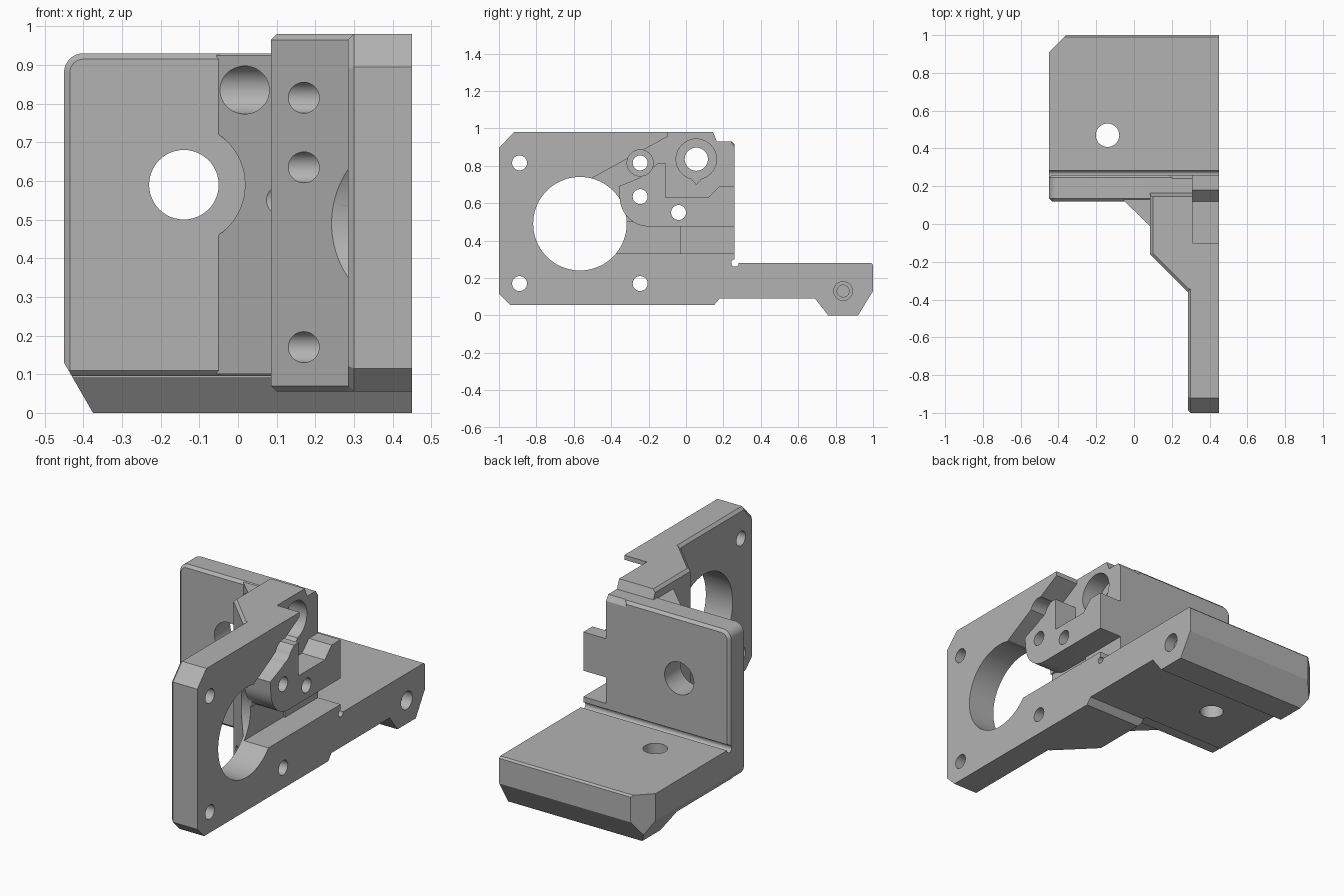
import bpy, bmesh
from math import pi, sin, cos, radians

cube = bpy.data.objects.get("Cube")
if cube:
    bpy.data.objects.remove(cube)

grey = bpy.data.materials.new("plain grey")
grey.use_nodes = True
COLOR = (0.45, 0.45, 0.45, 1)
grey.diffuse_color = COLOR
grey.node_tree.nodes["Principled BSDF"].inputs["Base Color"].default_value = COLOR


def place(axis, u, v, w):
    return {"x": (w, u, v), "y": (u, w, v), "z": (u, v, w)}[axis]


def prism(name, pts, axis, lo, hi, chamfer=0, ends="both"):
    """Extrude a 2D outline along an axis, optionally chamfering its end edges."""
    bm = bmesh.new()
    a = [bm.verts.new(place(axis, u, v, lo)) for u, v in pts]
    b = [bm.verts.new(place(axis, u, v, hi)) for u, v in pts]
    caps = [bm.faces.new(a), bm.faces.new(b)]
    n = len(pts)
    for i in range(n):
        j = (i + 1) % n
        bm.faces.new((a[i], a[j], b[j], b[i]))
    bmesh.ops.recalc_face_normals(bm, faces=bm.faces)
    if chamfer:
        chosen = caps if ends == "both" else caps[:1]
        edges = [e for f in chosen for e in f.edges]
        bmesh.ops.bevel(bm, geom=edges, offset=chamfer, segments=1, affect='EDGES')
    mesh = bpy.data.meshes.new(name)
    bm.to_mesh(mesh)
    bm.free()
    mesh.materials.append(grey)
    ob = bpy.data.objects.new(name, mesh)
    bpy.context.collection.objects.link(ob)
    return ob


def cylinder(name, axis, u, v, r, lo, hi, n=48):
    ring = [(u + r * cos(2 * pi * i / n), v + r * sin(2 * pi * i / n)) for i in range(n)]
    return prism(name, ring, axis, lo, hi)


def combine(body, other, operation):
    other.hide_render = True
    mod = body.modifiers.new("combine", 'BOOLEAN')
    mod.operation = operation
    mod.solver = 'EXACT'
    mod.object = other
    bpy.context.view_layer.objects.active = body
    bpy.ops.object.modifier_apply(modifier=mod.name)
    bpy.data.objects.remove(other)


# Side plate outline, running on into the foot
outline = [(-1, .115), (-.94, .055), (.15, .055), (.18, .09), (.69, .09), (.76, 0),
           (.92, 0), (1, .13), (1, .27), (.99, .28), (.26, .28), (.26, .9),
           (.24, .93), (.165, .93), (.145, .98), (-.92, .98), (-1, .895)]
body = prism("mounting_bracket", outline, "x", .285, .45, .015, "low")

# Thick column with its sloped front
column = prism("column", [(.285, -.36), (.085, -.16), (.085, .22), (.1, .26),
                          (.4, .26), (.4, -.36)], "z", .055, .98, .015)
combine(column, prism("top_step", [(.145, .98), (.165, .93), (.24, .93), (.26, .9),
                                   (.4, .9), (.4, 1.1), (.145, 1.1)], "x", -1, 1), 'DIFFERENCE')
combine(column, prism("bottom_step", [(.15, .055), (.18, .09), (.4, .09), (.4, -.1),
                                      (.15, -.1)], "x", -1, 1), 'DIFFERENCE')
combine(body, column, 'UNION')

# Cross wall with one rounded top corner
corner = [(-.4 - .05 * sin(t * pi / 16), .88 + .05 * cos(t * pi / 16)) for t in range(9)]
wall = prism("cross_wall", corner + [(-.45, .095), (.2, .095), (.2, .93)],
             "y", .12, .26, .015)
combine(body, wall, 'UNION')

# Diagonal web between wall and column
web = prism("web", [(.12, -.045), (-.055, .125), (-.055, .2), (.2, .2), (.2, -.045)],
            "z", .1, .925)
combine(body, web, 'UNION')

# Foot with a downward lip
foot = prism("foot", [(.2, .09)] + outline[4:10] + [(.2, .28)], "x", -.45, .44)
combine(body, foot, 'UNION')

# Foot corner and lower edge chamfers
combine(body, prism("foot_corner", [(-.47, .89), (-.34, 1.02), (-.6, 1.02), (-.6, .89)],
                    "z", -.1, .5), 'DIFFERENCE')
combine(body, prism("lower_edge", [(-.473, .17), (-.352, -.04), (-.6, -.04), (-.6, .17)],
                    "y", 0, 1.2), 'DIFFERENCE')

# Large opening and the pocket in the side plate
combine(body, cylinder("large_opening", "x", -.567, .49, .25, -.2, .6, 96), 'DIFFERENCE')
pocket = [(-.5, .735), (-.1, .955), (-.1, 1.1), (.4, 1.1), (.4, .33), (-.4, .33), (-.5, .45)]
combine(body, prism("pocket", pocket, "x", .31, .6), 'DIFFERENCE')
combine(body, prism("pocket_step", [(-.4, .33), (-.03, .33), (-.03, .5), (-.4, .5)],
                    "x", .3, .6), 'DIFFERENCE')

# Stepped bore with a pointed lower notch
combine(body, cylinder("wide_bore", "x", .055, .835, .108, .2, .6), 'DIFFERENCE')
combine(body, prism("bore_notch", [(.005, .76), (.105, .76), (.055, .7)], "x", .2, .6),
        'DIFFERENCE')
combine(body, cylinder("narrow_bore", "x", .055, .835, .062, -.3, .6), 'DIFFERENCE')

# Raised arm standing in the pocket
arm_curve = [(-.2 - .155 * sin(radians(t)), .635 - .16 * cos(radians(t)))
             for t in range(0, 91, 10)]
arm = prism("arm", arm_curve + [(-.36, .69), (-.25, .735), (-.2, .77), (-.15, .815),
                                (-.11, .815), (-.11, .63), (.12, .63), (.18, .69),
                                (.26, .69), (.26, .475)], "x", .29, .45)
combine(body, arm, 'UNION')
combine(body, cylinder("screw_seat", "x", -.245, .815, .07, .29, .6), 'DIFFERENCE')

# Cross holes through plate, arm and column
for y, z in [(-.89, .815), (-.89, .17), (-.245, .17), (-.245, .815), (-.245, .635), (-.04, .55)]:
    combine(body, cylinder("screw_hole", "x", y, z, .04, -.1, .6, 32), 'DIFFERENCE')

# Wall hole with clearance scooped out of the web
combine(body, cylinder("wall_hole", "y", -.14, .59, .09, -.4, .5), 'DIFFERENCE')
combine(body, cylinder("clearance", "y", -.14, .59, .158, -.4, .12, 64), 'DIFFERENCE')

# Foot hole, blind stepped side hole and relief groove
combine(body, cylinder("foot_hole", "z", -.14, .47, .062, -.2, .5), 'DIFFERENCE')
combine(body, cylinder("side_seat", "x", .84, .13, .05, .39, .6, 32), 'DIFFERENCE')
combine(body, cylinder("side_hole", "x", .84, .13, .032, .2, .6, 32), 'DIFFERENCE')
combine(body, cylinder("relief_groove", "x", .262, .28, .02, -.6, .6, 24), 'DIFFERENCE')

bpy.ops.object.select_all(action='DESELECT')
body.select_set(True)
bpy.context.view_layer.objects.active = body
bpy.ops.object.shade_smooth_by_angle(angle=radians(25))
